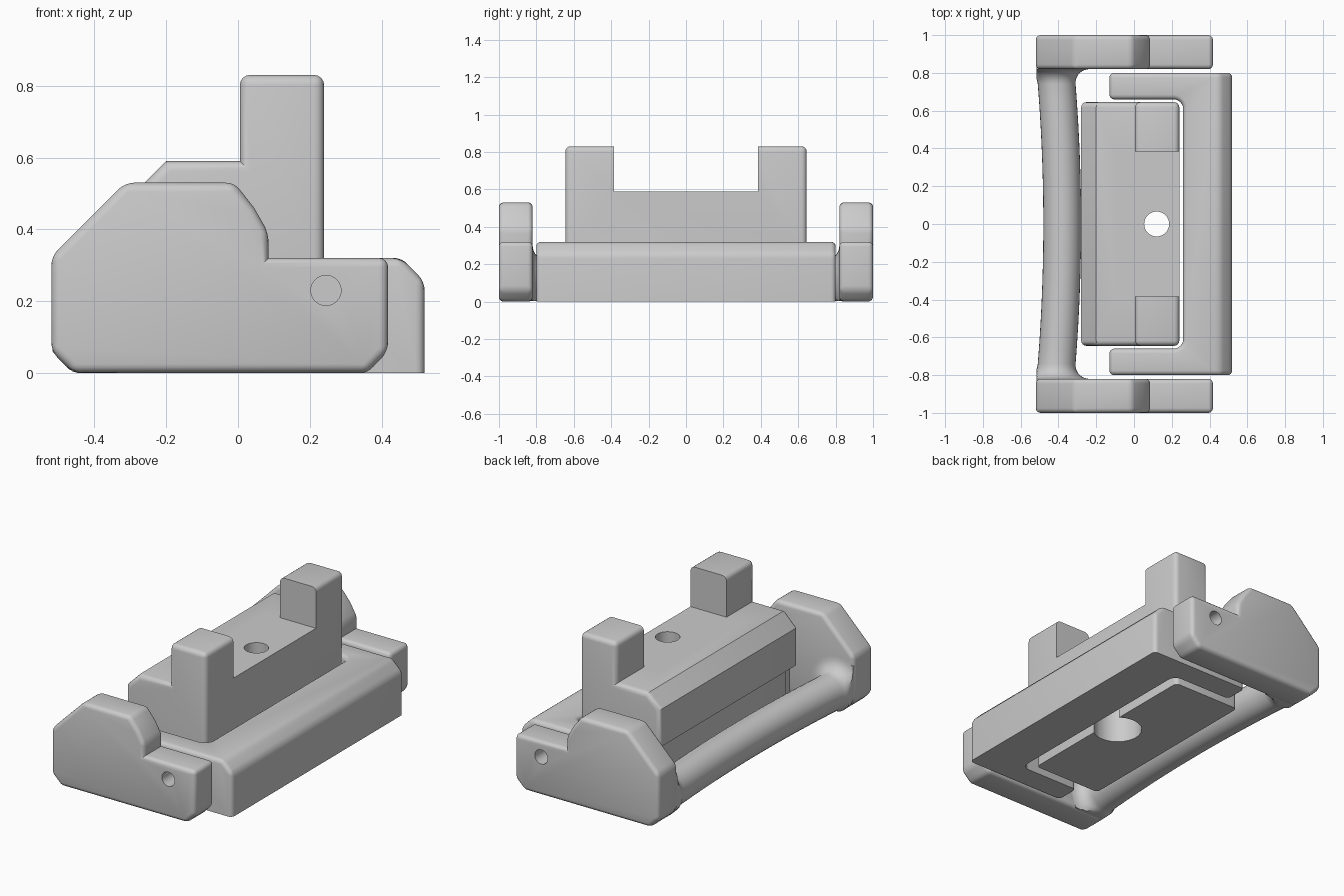
import bpy, bmesh, math
from mathutils import Matrix

if "Cube" in bpy.data.objects:
    bpy.data.objects.remove(bpy.data.objects["Cube"])

grey = bpy.data.materials.new("plain grey")
grey.diffuse_color = (0.6, 0.6, 0.6, 1)
grey.use_nodes = True
grey.node_tree.nodes["Principled BSDF"].inputs["Base Color"].default_value = grey.diffuse_color


def finish(bm, name):
    bmesh.ops.recalc_face_normals(bm, faces=bm.faces)
    me = bpy.data.meshes.new(name)
    bm.to_mesh(me)
    bm.free()
    me.materials.append(grey)
    ob = bpy.data.objects.new(name, me)
    bpy.context.collection.objects.link(ob)
    return ob


def prism(pts, a, b, axis):
    """Extrude a 2D outline along y or z between a and b."""
    bm = bmesh.new()
    place = (lambda u, v, w: (u, w, v)) if axis == 'y' else (lambda u, v, w: (u, v, w))
    lo = [bm.verts.new(place(u, v, a)) for u, v in pts]
    hi = [bm.verts.new(place(u, v, b)) for u, v in pts]
    bm.faces.new(lo)
    bm.faces.new(hi)
    n = len(pts)
    for i in range(n):
        j = (i + 1) % n
        bm.faces.new((lo[i], lo[j], hi[j], hi[i]))
    bmesh.ops.recalc_face_normals(bm, faces=bm.faces)
    return bm


def round_edges(bm, width, min_angle=20, skip=lambda e: False):
    """Round convex edges only, leaving inner corners crisp."""
    bm.normal_update()
    edges = [e for e in bm.edges if e.is_convex and not skip(e)
             and e.calc_face_angle(0) > math.radians(min_angle)]
    bmesh.ops.bevel(bm, geom=edges, offset=width, offset_type='OFFSET', segments=4,
                    profile=0.5, affect='EDGES', clamp_overlap=True)


def cylinder(x, y, z, r, depth, axis):
    bm = bmesh.new()
    rot = Matrix.Rotation(math.pi / 2, 4, 'X') if axis == 'y' else Matrix()
    bmesh.ops.create_cone(bm, cap_ends=True, segments=32, radius1=r, radius2=r,
                          depth=depth, matrix=Matrix.Translation((x, y, z)) @ rot)
    return bm


def cut(ob, bm):
    cutter = finish(bm, "cutter")
    cutter.hide_render = True
    m = ob.modifiers.new("cut", 'BOOLEAN')
    m.operation, m.solver, m.object = 'DIFFERENCE', 'EXACT', cutter
    bpy.context.view_layer.objects.active = ob
    bpy.ops.object.modifier_apply(modifier=m.name)
    bpy.data.objects.remove(cutter)


def on_floor(e):
    return all(v.co.z < 0.001 for v in e.verts)


parts = []

# Side plates with pivot holes
outline = [(-0.52, 0.06), (-0.46, 0), (0.36, 0), (0.418, 0.06), (0.418, 0.32), (0.085, 0.32),
           (0.085, 0.39), (0.045, 0.46), (-0.01, 0.53), (-0.315, 0.53), (-0.52, 0.325)]
for s, side in ((-1, "front"), (1, "back")):
    bm = prism(outline, s * 0.82, s * 1.0, 'y')
    round_edges(bm, 0.025)
    plate = finish(bm, side + "_side_plate")
    cut(plate, cylinder(0.245, s * 0.9, 0.23, 0.042, 0.4, 'y'))
    parts.append(plate)

# Curved handle bar, flaring into the plates
bm = bmesh.new()
flare = [0.82 - 0.08 * (1 - math.cos(math.pi / 2 * i / 7)) for i in range(8)]
middle = [0.74 - 1.48 * i / 20 for i in range(1, 20)]
rings = []
for y in [0.835] + flare + middle + [-v for v in reversed(flare)] + [-0.835]:
    d = max(0.0, 0.82 - abs(y))
    r = 0.1
    if d < 0.08:
        r += 0.08 - math.sqrt(max(0, 0.08 ** 2 - (0.08 - d) ** 2))
    cx = -0.38 - 0.036 * (y / 0.82) ** 2
    ring = []
    for k in range(32):
        t = math.tau * k / 32
        z = max(0.004, 0.12 + (1 if math.sin(t) > 0 else 1.12) * r * math.sin(t))
        x = max(-0.517, -0.458 - z, cx + r * math.cos(t))
        ring.append(bm.verts.new((x, y, z)))
    rings.append(ring)
for a, b in zip(rings, rings[1:]):
    for k in range(32):
        j = (k + 1) % 32
        bm.faces.new((a[k], a[j], b[j], b[k]))
bm.faces.new(rings[0])
bm.faces.new(rings[-1])
parts.append(finish(bm, "handle_bar"))

# U-shaped frame with a chamfered outer top edge
arc = [(0.21 + 0.05 * math.sin(math.pi / 2 * i / 6), 0.61 + 0.05 * math.cos(math.pi / 2 * i / 6))
       for i in range(7)]
half = [(0.52, 0.8), (-0.13, 0.8), (-0.13, 0.66)] + arc
bm = prism(half + [(x, -y) for x, y in reversed(half)], 0, 0.32, 'z')
outer = [e for e in bm.edges if all(v.co.x > 0.51 and v.co.z > 0.31 for v in e.verts)]
bmesh.ops.bevel(bm, geom=outer, offset=0.065, segments=1, affect='EDGES')
round_edges(bm, 0.025, 30, on_floor)
frame = finish(bm, "u_frame")
for s in (-1, 1):
    cut(frame, cylinder(0.245, s * 0.8, 0.23, 0.042, 0.2, 'y'))
parts.append(frame)

# Centre block with a post at each end
profile = [(0.24, 0.29), (0.24, 0.83), (0.005, 0.83), (0.005, 0.59), (-0.2, 0.59),
           (-0.28, 0.51), (-0.28, 0.29)]
bm = prism(profile, -0.645, 0.645, 'y')
round_edges(bm, 0.028, 50, lambda e: all(v.co.z < 0.3 for v in e.verts))
block = finish(bm, "centre_block")
cut(block, prism([(-0.1, 0.59), (0.3, 0.59), (0.3, 0.9), (-0.1, 0.9)], -0.385, 0.385, 'y'))
cut(block, cylinder(0.12, 0, 0.4, 0.066, 1.0, 'z'))
parts.append(block)

# Narrower foot under the block, with a wide bolt recess
bm = prism([(-0.24, -0.605), (0.2, -0.605), (0.2, 0.605), (-0.24, 0.605)], 0, 0.29, 'z')
round_edges(bm, 0.025, 30, lambda e: abs(e.verts[0].co.z - e.verts[1].co.z) < 0.01)
foot = finish(bm, "block_foot")
cut(foot, cylinder(0.12, 0, 0.1, 0.066, 1.0, 'z'))
cut(foot, cylinder(0.12, 0, 0.0, 0.135, 0.46, 'z'))
parts.append(foot)

# Smooth shading with crisp edges
for ob in parts:
    bpy.ops.object.select_all(action='DESELECT')
    ob.select_set(True)
    bpy.context.view_layer.objects.active = ob
    bpy.ops.object.shade_smooth_by_angle(angle=math.radians(30))
